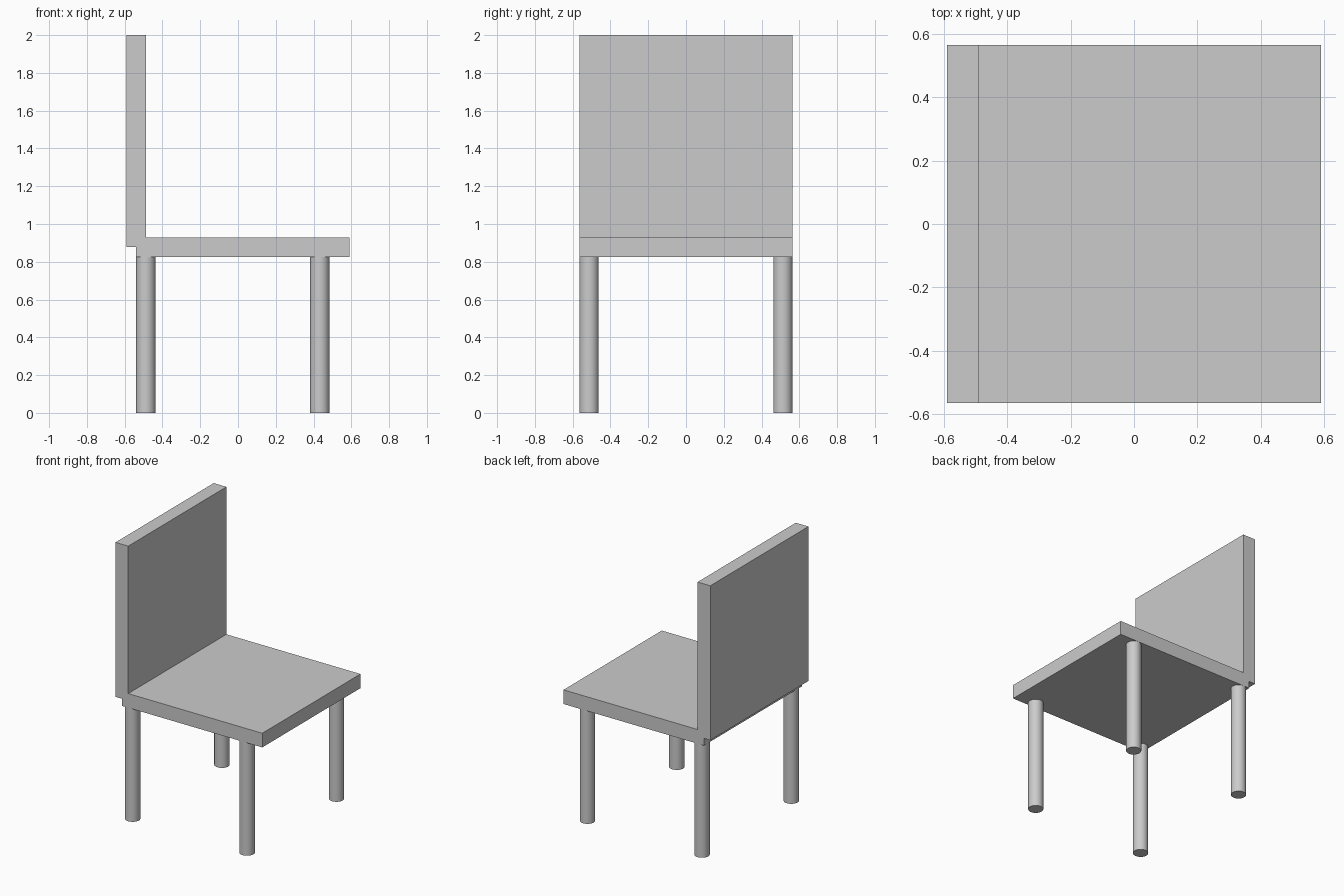
import bpy
import math

cube = bpy.data.objects.get("Cube")
if cube:
    bpy.data.objects.remove(cube, do_unlink=True)

# Single plain grey for every part
grey = bpy.data.materials.new("plain_grey")
grey.use_nodes = True
colour = (0.6, 0.6, 0.6, 1)
grey.diffuse_color = colour
grey.node_tree.nodes["Principled BSDF"].inputs["Base Color"].default_value = colour


def finish(name):
    obj = bpy.context.object
    obj.name = obj.data.name = name
    obj.data.materials.append(grey)
    return obj


def slab(name, low, high):
    """Box spanning two opposite corners."""
    centre = [(a + b) / 2 for a, b in zip(low, high)]
    bpy.ops.mesh.primitive_cube_add(size=1, location=centre)
    obj = finish(name)
    obj.scale = [b - a for a, b in zip(low, high)]
    bpy.ops.object.transform_apply(location=False, rotation=False, scale=True)


HALF_WIDTH = 0.564
LEG_RADIUS = 0.051
LEG_TOP = 0.86   # tucked inside the seat

# Seat and backrest, the backrest overlapping the rear edge of the seat
slab("seat", (-0.539, -HALF_WIDTH, 0.825), (0.59, HALF_WIDTH, 0.928))
slab("backrest", (-0.59, -HALF_WIDTH, 0.877), (-0.488, HALF_WIDTH, 2.0))

# Four round legs, flush with the sides of the seat
for end, x in (("rear", -0.488), ("front", 0.433)):
    for side, sign in (("left", 1), ("right", -1)):
        y = sign * (HALF_WIDTH - LEG_RADIUS)
        bpy.ops.mesh.primitive_cylinder_add(
            vertices=32, radius=LEG_RADIUS, depth=LEG_TOP,
            location=(x, y, LEG_TOP / 2))
        finish(f"{end}_{side}_leg")
        bpy.ops.object.shade_smooth_by_angle(angle=math.radians(30))
